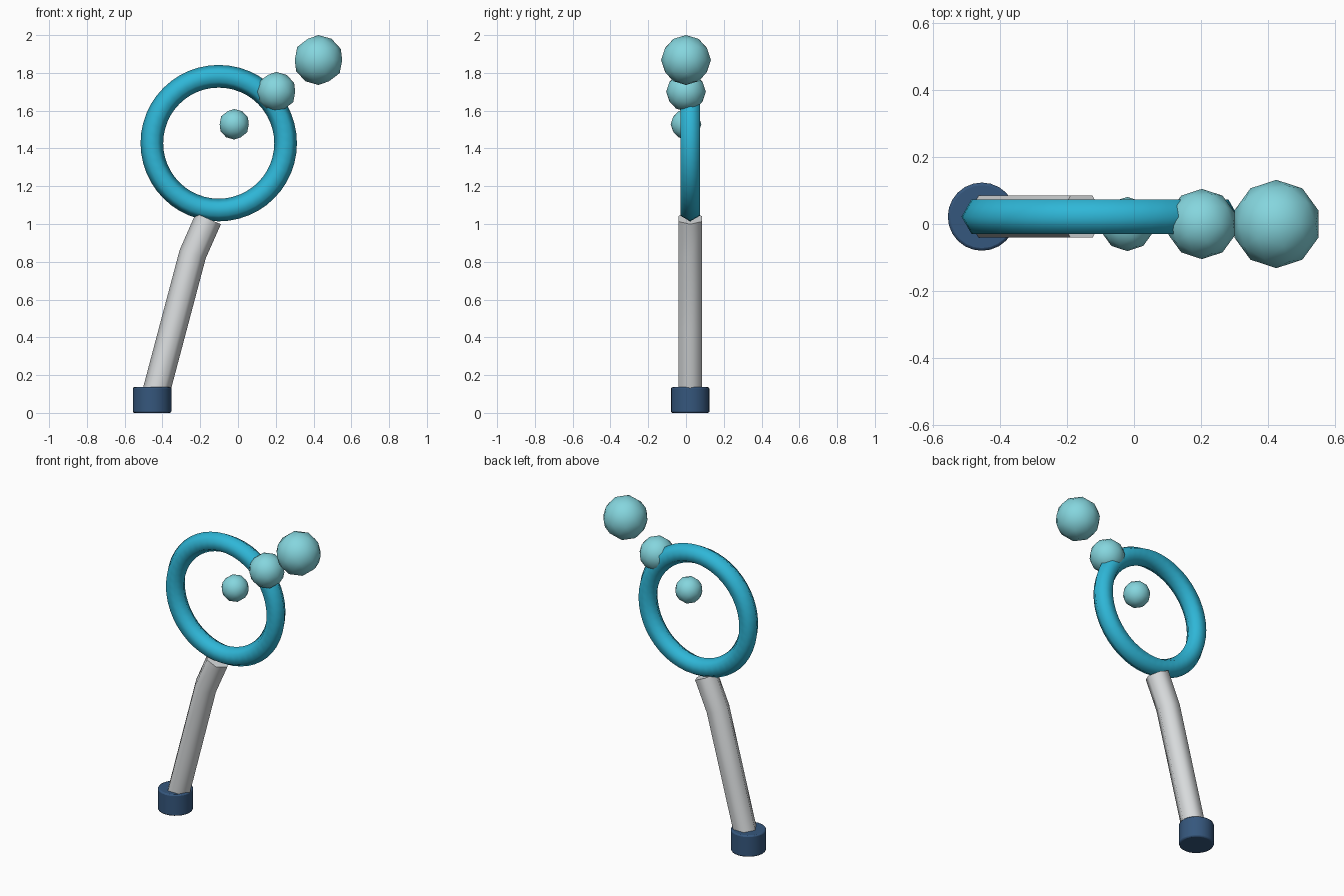
import bpy, bmesh, math
from mathutils import Vector

if "Cube" in bpy.data.objects:
    bpy.data.objects.remove(bpy.data.objects["Cube"])

Y = 0.022  # depth of the wand's centre plane


def material(name, rgb):
    m = bpy.data.materials.new(name)
    m.diffuse_color = (*rgb, 1)
    m.use_nodes = True
    m.node_tree.nodes["Principled BSDF"].inputs["Base Color"].default_value = m.diffuse_color
    return m


navy = material("navy", (0.036, 0.095, 0.205))
grey = material("light_grey", (0.70, 0.72, 0.73))
aqua = material("aqua", (0.028, 0.47, 0.68))
bubble_blue = material("pale_aqua", (0.235, 0.67, 0.73))


def finish(name, mat, angle=180):
    ob = bpy.context.object
    ob.name = name
    ob.data.materials.append(mat)
    bpy.ops.object.shade_smooth_by_angle(angle=math.radians(angle))
    return ob


# Base cap with a softened rim
bpy.ops.mesh.primitive_cylinder_add(vertices=24, radius=0.102, depth=0.136,
                                    location=(-0.455, Y, 0.068))
cap = bpy.context.object
bev = cap.modifiers.new("rim", 'BEVEL')
bev.width = 0.008
bev.segments = 2
bev.limit_method = 'ANGLE'
finish("base_cap", navy, 40)

# Slightly bent six-sided handle swept along a path
path = [(-0.455, 0.03), (-0.345, 0.445), (-0.24, 0.84), (-0.157, 1.028)]
pts = [Vector((x, Y, z)) for x, z in path]
bm = bmesh.new()
rings = []
for i, p in enumerate(pts):
    t = (pts[min(i + 1, len(pts) - 1)] - pts[max(i - 1, 0)]).normalized()
    side = Vector((t.z, 0, -t.x))
    rings.append([bm.verts.new(p + 0.0725 * (side * math.cos(k * math.pi / 3)
                                             + Vector((0, math.sin(k * math.pi / 3), 0))))
                  for k in range(6)])
for a, b in zip(rings, rings[1:]):
    for k in range(6):
        bm.faces.new((a[k], a[(k + 1) % 6], b[(k + 1) % 6], b[k]))
bm.faces.new(rings[0])
bm.faces.new(rings[-1])
bmesh.ops.recalc_face_normals(bm, faces=bm.faces)
mesh = bpy.data.meshes.new("handle")
bm.to_mesh(mesh)
bm.free()
handle = bpy.data.objects.new("handle", mesh)
bpy.context.collection.objects.link(handle)
bpy.ops.object.select_all(action='DESELECT')
handle.select_set(True)
bpy.context.view_layer.objects.active = handle
finish("handle", grey, 70)

# Hoop with a six-sided section
bpy.ops.mesh.primitive_torus_add(major_radius=0.354, minor_radius=0.06,
                                 major_segments=48, minor_segments=6,
                                 location=(-0.102, Y, 1.428),
                                 rotation=(math.pi / 2, 0, 0))
finish("hoop", aqua)

# Three bubbles drifting out of the hoop
for name, r, x, z in (("small_bubble", 0.081, -0.02, 1.528),
                      ("middle_bubble", 0.105, 0.203, 1.70),
                      ("large_bubble", 0.132, 0.426, 1.868)):
    bpy.ops.mesh.primitive_ico_sphere_add(subdivisions=2, radius=r, location=(x, 0, z))
    finish(name, bubble_blue)
